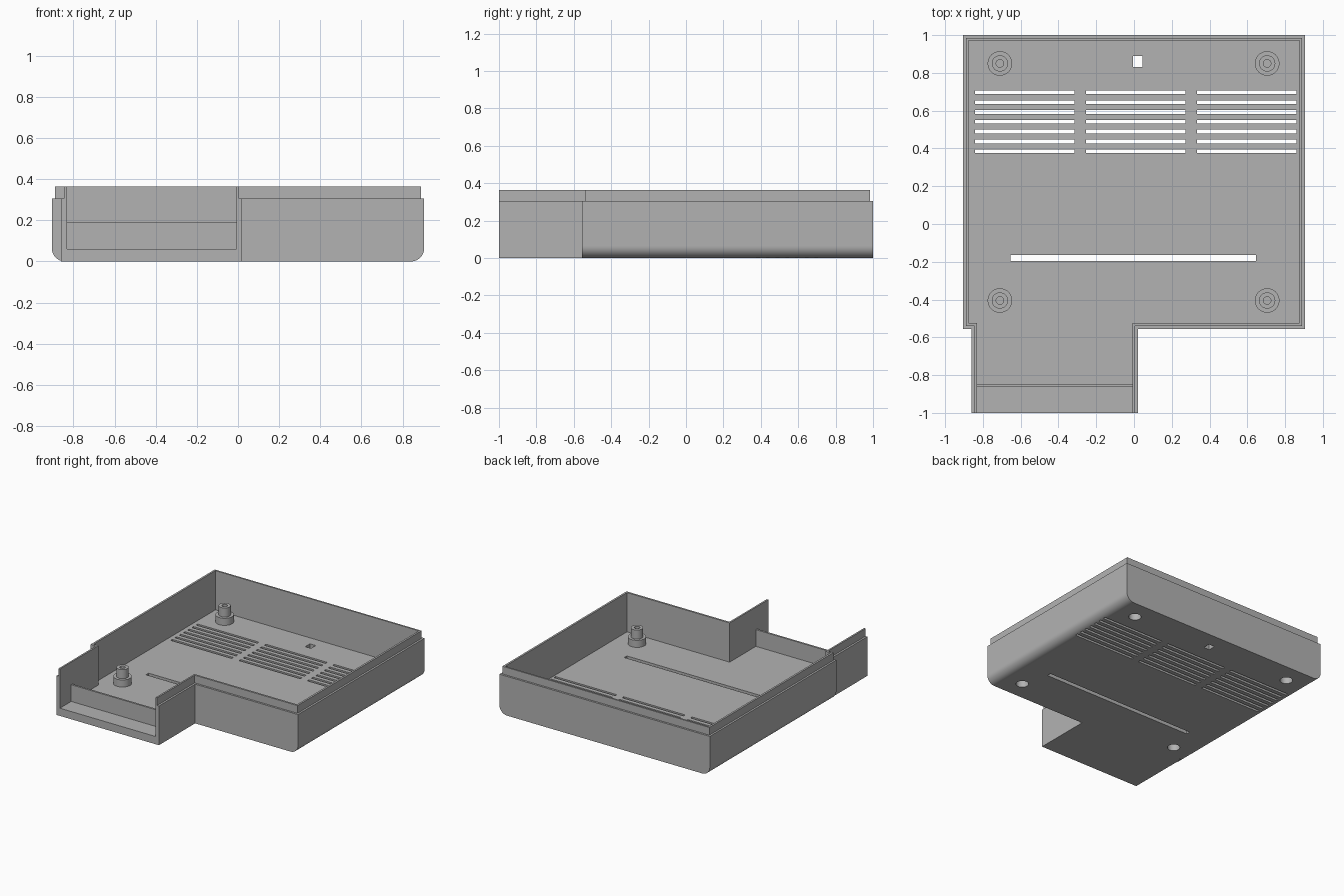
import bpy, bmesh, math

if "Cube" in bpy.data.objects:
    bpy.data.objects.remove(bpy.data.objects["Cube"])

grey = bpy.data.materials.new("plain grey")
grey.diffuse_color = (0.45, 0.45, 0.45, 1)
grey.use_nodes = True
grey.node_tree.nodes["Principled BSDF"].inputs["Base Color"].default_value = grey.diffuse_color


def make(name, bm, helper=False):
    bmesh.ops.recalc_face_normals(bm, faces=bm.faces)
    me = bpy.data.meshes.new(name)
    bm.to_mesh(me)
    bm.free()
    me.materials.append(grey)
    ob = bpy.data.objects.new(name, me)
    bpy.context.collection.objects.link(ob)
    ob.hide_render = helper
    return ob


def extrude(bm, pts, vec):
    """Closed prism from a polygon of 3D points swept along vec."""
    a = [bm.verts.new(p) for p in pts]
    b = [bm.verts.new([p[i] + vec[i] for i in range(3)]) for p in pts]
    bm.faces.new(a)
    bm.faces.new(b[::-1])
    for i in range(len(a)):
        j = (i + 1) % len(a)
        bm.faces.new((a[i], b[i], b[j], a[j]))


def box(bm, x0, x1, y0, y1, z0, z1):
    extrude(bm, [(x0, y0, z0), (x1, y0, z0), (x1, y1, z0), (x0, y1, z0)], (0, 0, z1 - z0))


def plan(side, back, step, left, right, front):
    """Outline of the wide tray with the narrow front extension."""
    return [(-side, back), (-side, step), (left, step), (left, front),
            (right, front), (right, step), (side, step), (side, back)]


def prism(outline, z0, z1):
    bm = bmesh.new()
    extrude(bm, [(x, y, z0) for x, y in outline], (0, 0, z1 - z0))
    return bm


def boolean(target, tool, op):
    m = target.modifiers.new(op, 'BOOLEAN')
    m.operation, m.solver, m.object = op, 'EXACT', tool
    bpy.context.view_layer.objects.active = target
    bpy.ops.object.modifier_apply(modifier=m.name)
    bpy.data.objects.remove(tool)


def smooth(ob):
    bpy.ops.object.select_all(action='DESELECT')
    ob.select_set(True)
    bpy.context.view_layer.objects.active = ob
    bpy.ops.object.shade_smooth_by_angle(angle=math.radians(30))


FLOOR, RIM, TOP, R = 0.06, 0.305, 0.365, 0.065
POSTS = [(x, y) for x in (-0.71, 0.705) for y in (-0.405, 0.85)]

# tray body with rounded lower side edges
arc = [(0.905 - R + R * math.sin(t), R - R * math.cos(t))
       for t in (math.pi / 2 * i / 12 for i in range(13))]
profile = arc + [(0.905, RIM), (-0.905, RIM)] + [(-x, z) for x, z in arc[::-1]]
bm = bmesh.new()
extrude(bm, [(x, -0.555, z) for x, z in profile], (0, 1.555, 0))
tray = make("tray", bm)

# square-edged front extension
bm = bmesh.new()
box(bm, -0.86, 0.02, -1, -0.5, 0, RIM)
boolean(tray, make("extension", bm, True), 'UNION')

# thin raised lip
lip = plan(0.89, 0.985, -0.54, -0.845, 0.005, -1)
boolean(tray, make("lip", prism(lip, 0.2, TOP), True), 'UNION')

# hollow interior, open at the front
inside = plan(0.875, 0.972, -0.525, -0.832, -0.008, -1.2)
boolean(tray, make("hollow", prism(inside, FLOOR, 0.6), True), 'DIFFERENCE')

# vents, long slot, small window and screw recesses through the floor
bm = bmesh.new()
for i in range(7):
    y = 0.697 - i * 0.052
    for x in (-0.842, -0.254, 0.333):
        box(bm, x, x + 0.527, y - 0.01, y + 0.01, -0.1, 0.2)
box(bm, -0.655, 0.645, -0.195, -0.163, -0.1, 0.2)
box(bm, -0.005, 0.045, 0.832, 0.89, -0.1, 0.2)
for px, py in POSTS:
    ring = [(px + 0.045 * math.cos(k * math.pi / 16), py + 0.045 * math.sin(k * math.pi / 16), -0.1)
            for k in range(32)]
    extrude(bm, ring, (0, 0, 0.3))
boolean(tray, make("floor_openings", bm, True), 'DIFFERENCE')
smooth(tray)

# low cross wall behind the front ledge
bm = bmesh.new()
box(bm, -0.832, -0.008, -0.862, -0.847, FLOOR, 0.19)
make("front_cross_wall", bm)

# stepped screw posts, hollow below and with a blind hole on top
section = [(0, 0.1), (0.045, 0.1), (0.045, FLOOR), (0.065, FLOOR), (0.065, 0.115),
           (0.043, 0.115), (0.043, 0.185), (0.02, 0.185), (0.02, 0.112), (0, 0.112)]
for n, (px, py) in enumerate(POSTS):
    bm = bmesh.new()
    vs = [bm.verts.new((r, 0, z)) for r, z in section]
    es = [bm.edges.new(p) for p in zip(vs, vs[1:])]
    bmesh.ops.spin(bm, geom=vs + es, cent=(0, 0, 0), axis=(0, 0, 1),
                   angle=2 * math.pi, steps=32, use_merge=True)
    bmesh.ops.remove_doubles(bm, verts=bm.verts, dist=1e-5)
    bmesh.ops.translate(bm, verts=bm.verts, vec=(px, py, 0))
    smooth(make("screw_post_%d" % (n + 1), bm))
